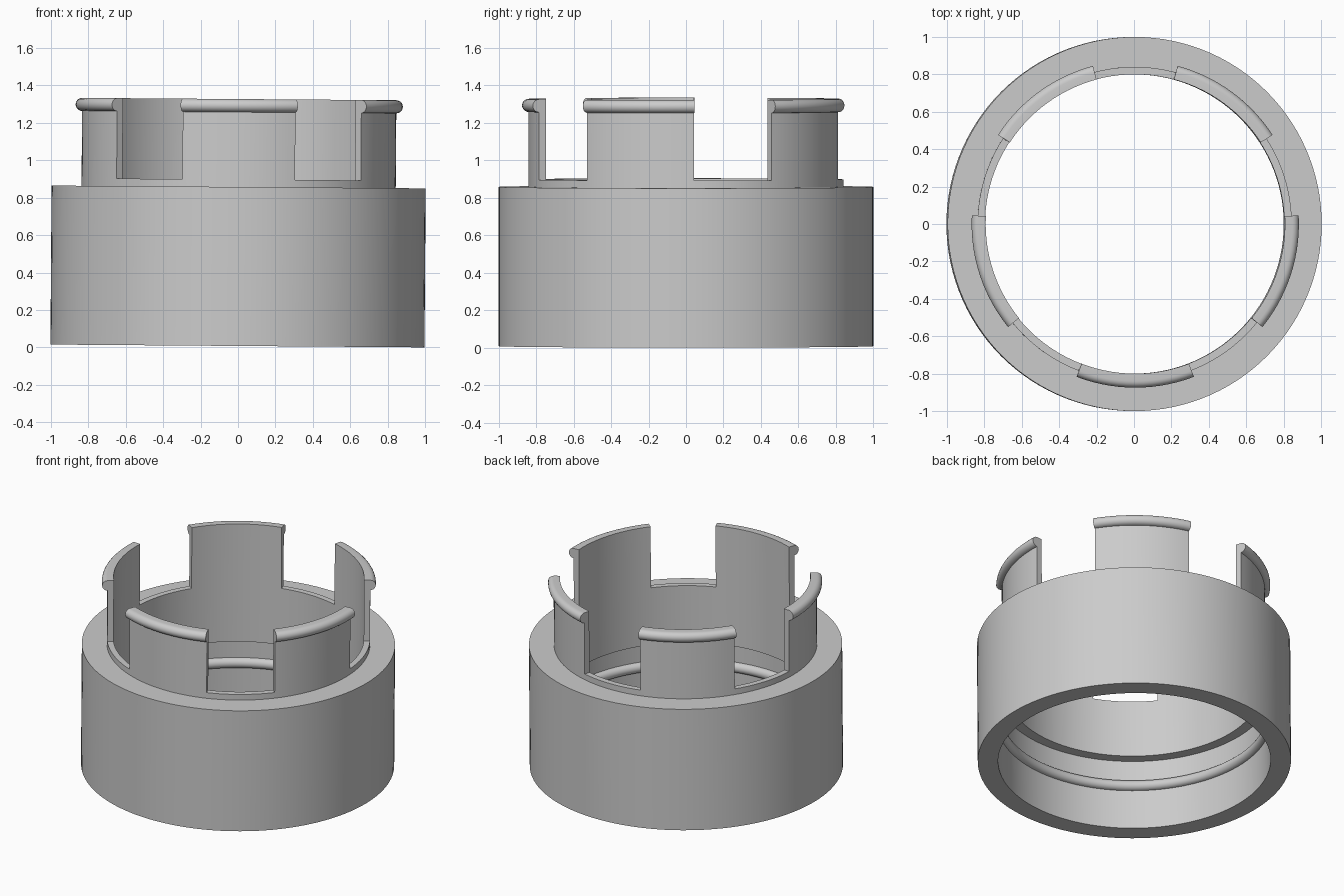
import bpy
import bmesh
from math import sin, cos, radians
from mathutils import Matrix

cube = bpy.data.objects.get("Cube")
if cube:
    bpy.data.objects.remove(cube, do_unlink=True)

SEGMENTS, TABS = 120, 5
PERIOD = SEGMENTS // TABS      # segments from one tab to the next
TAB_WIDTH = 14                 # segments covered by a tab
STEP = 360 / SEGMENTS
START = -90 - TAB_WIDTH * STEP / 2

BORE, WALL, SOCKET, RIM = 0.80, 0.84, 0.87, 1.0
SHOULDER, COLLAR, TOP = 0.85, 0.89, 1.32
BEAD = 0.035


def arc(r, z, first, last, steps=10):
    """Round bead section in the radius/height plane."""
    angles = [radians(first + (last - first) * i / steps) for i in range(steps + 1)]
    return [(r + BEAD * cos(a), z + BEAD * sin(a)) for a in angles]


def sweep(bm, profile, first, count, skip=lambda a, b, s: False):
    """Turn a closed profile about z over a run of segments."""
    rings = []
    for s in range(first, first + count + 1):
        a = radians(START + s * STEP)
        rings.append([bm.verts.new((r * cos(a), r * sin(a), z)) for r, z in profile])
    for s in range(count):
        for i in range(len(profile)):
            j = (i + 1) % len(profile)
            if not skip(profile[i], profile[j], first + s):
                bm.faces.new((rings[s][i], rings[s + 1][i], rings[s + 1][j], rings[s][j]))
    return rings


bm = bmesh.new()

# Base sleeve with stepped bore, inner snap ridge and low collar
base = [(RIM, 0), (RIM, SHOULDER), (WALL, SHOULDER), (WALL, COLLAR),
        (BORE, COLLAR), (BORE, 0.49), (SOCKET, 0.49)]
base += arc(SOCKET, 0.31, 90, 270) + [(SOCKET, 0)]


def under_tab(a, b, s):
    return a[1] == b[1] == COLLAR and s % PERIOD < TAB_WIDTH


sweep(bm, base, 0, SEGMENTS, under_tab)

# Spring tabs with a rounded outer lip, growing out of the collar
tab = [(BORE, COLLAR), (WALL, COLLAR)]
tab += arc(WALL, TOP - BEAD, -90, 90) + [(BORE, TOP)]
for k in range(TABS):
    ends = sweep(bm, tab, k * PERIOD, TAB_WIDTH,
                 lambda a, b, s: a[1] == b[1] == COLLAR)
    bm.faces.new(ends[0])
    bm.faces.new(ends[-1])

bmesh.ops.remove_doubles(bm, verts=bm.verts, dist=0.0005)
bmesh.ops.recalc_face_normals(bm, faces=bm.faces)

# The part leans very slightly to one side
tilt = 0.0075
bm.transform(Matrix.Translation((-0.003, 0, tilt)) @ Matrix.Rotation(tilt, 4, 'Y'))

mesh = bpy.data.meshes.new("snap_collar")
bm.to_mesh(mesh)
bm.free()
collar = bpy.data.objects.new("snap_collar", mesh)
bpy.context.collection.objects.link(collar)

grey = bpy.data.materials.new("light grey plastic")
grey.use_nodes = True
colour = (0.6, 0.6, 0.6, 1)
grey.diffuse_color = colour
grey.node_tree.nodes["Principled BSDF"].inputs["Base Color"].default_value = colour
mesh.materials.append(grey)

bpy.context.view_layer.objects.active = collar
collar.select_set(True)
bpy.ops.object.shade_smooth_by_angle(angle=radians(30))
